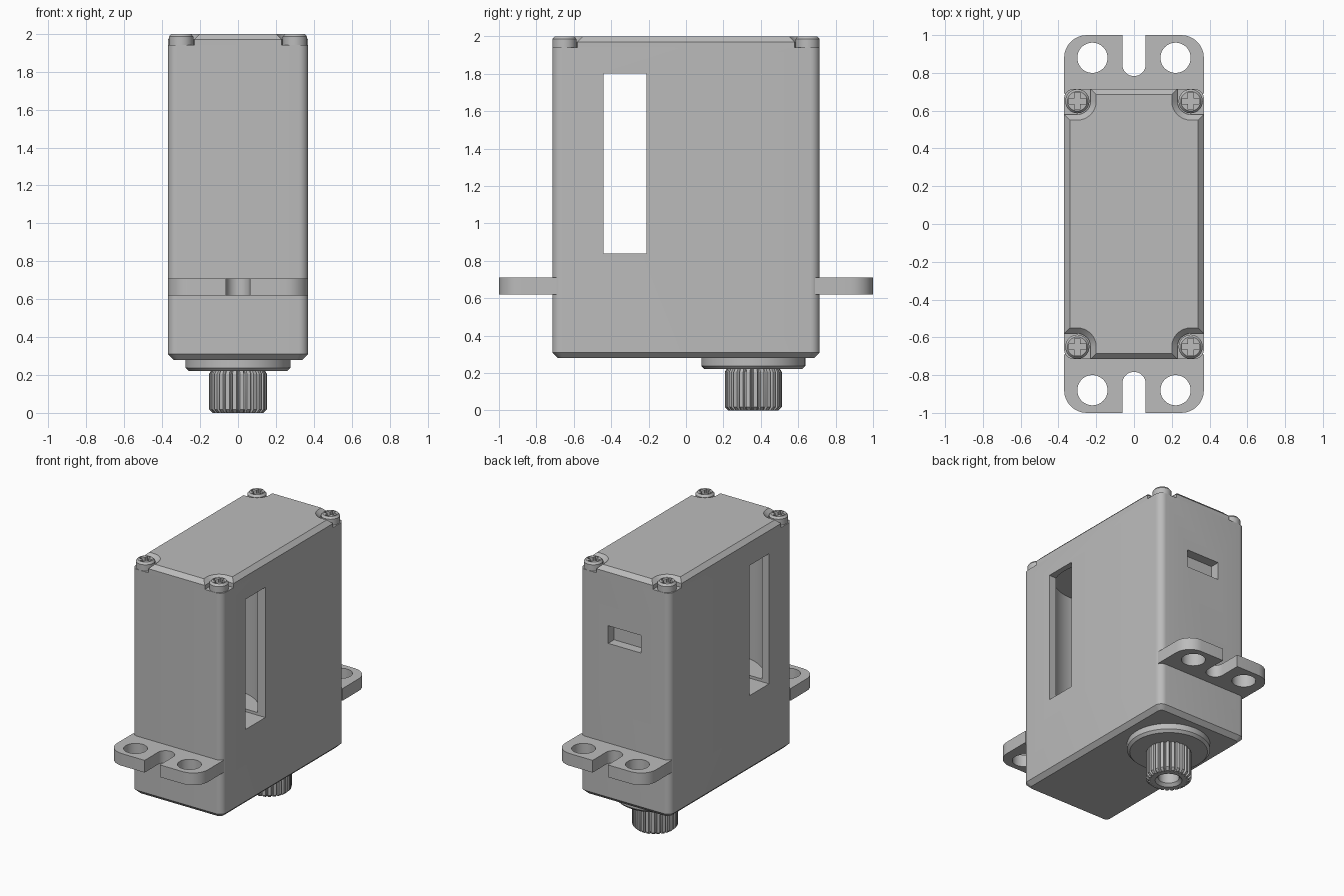
import bpy
import bmesh
from math import cos, sin, pi, radians

cube = bpy.data.objects.get("Cube")
if cube:
    bpy.data.objects.remove(cube)

grey = bpy.data.materials.new("plain grey")
grey.use_nodes = True
COLOUR = (0.5, 0.5, 0.5, 1)
grey.diffuse_color = COLOUR
grey.node_tree.nodes["Principled BSDF"].inputs["Base Color"].default_value = COLOUR


def loft(name, rings):
    """Closed solid through stacked rings, each given as (outline, height)."""
    bm = bmesh.new()
    loops = [[bm.verts.new((x, y, z)) for x, y in pts] for pts, z in rings]
    for a, b in zip(loops, loops[1:]):
        for i in range(len(a)):
            j = (i + 1) % len(a)
            bm.faces.new((a[i], a[j], b[j], b[i]))
    bm.faces.new(loops[0][::-1])
    bm.faces.new(loops[-1])
    bmesh.ops.recalc_face_normals(bm, faces=bm.faces)
    mesh = bpy.data.meshes.new(name)
    bm.to_mesh(mesh)
    bm.free()
    mesh.materials.append(grey)
    obj = bpy.data.objects.new(name, mesh)
    bpy.context.collection.objects.link(obj)
    return obj


def circle(cx, cy, r, n=48):
    return [(cx + r * cos(2 * pi * i / n), cy + r * sin(2 * pi * i / n)) for i in range(n)]


def arc(cx, cy, r, start, end, n=8):
    angles = [radians(start + (end - start) * i / n) for i in range(n + 1)]
    return [(cx + r * cos(a), cy + r * sin(a)) for a in angles]


def round_rect(hx, hy, r):
    pts = []
    for k, (sx, sy) in enumerate(((1, 1), (-1, 1), (-1, -1), (1, -1))):
        pts += arc(sx * (hx - r), sy * (hy - r), r, 90 * k, 90 * k + 90)
    return pts


def box(name, x, y, z):
    return loft(name, [([(x[0], y[0]), (x[1], y[0]), (x[1], y[1]), (x[0], y[1])], h) for h in z])


def cut(obj, *cutters):
    for c in cutters:
        mod = obj.modifiers.new("cut", "BOOLEAN")
        mod.operation, mod.solver, mod.object = "DIFFERENCE", "EXACT", c
    graph = bpy.context.evaluated_depsgraph_get()
    mesh = bpy.data.meshes.new_from_object(obj.evaluated_get(graph))
    obj.modifiers.clear()
    obj.data = mesh
    for c in cutters:
        bpy.data.objects.remove(c)


def smooth(obj):
    obj.data.shade_smooth()
    obj.data.set_sharp_from_angle(angle=radians(30))


HX, HY, TOP = 0.37, 0.715, 1.94
SHAFT_Y = 0.36

# Case with a motor bore, a window through both sides and a cable port
case = loft("case", [
    (round_rect(HX - 0.03, HY - 0.03, 0.03), 0.28),
    (round_rect(HX, HY, 0.05), 0.31),
    (round_rect(HX, HY, 0.05), TOP)])
bore = loft("bore", [(circle(0, -0.33, 0.33, 64), z) for z in (0.86, 1.86)])
cut(case, bore)
cut(case,
    box("window", (-0.5, 0.5), (-0.44, -0.21), (0.84, 1.8)),
    box("port", (-0.135, 0.135), (HY - 0.07, HY + 0.1), (1.445, 1.575)))
smooth(case)


# Lid with chamfered edge and rounded screw pockets in its corners
def lid_outline(d):
    quarter = ([(HX - d, 0.58 - d)] + arc(0.3, 0.65, 0.07 + d, 270, 180)
               + [(0.23 - d, HY - d)])
    pts = []
    for sx, sy in ((1, 1), (-1, 1), (-1, -1), (1, -1)):
        corner = [(sx * x, sy * y) for x, y in quarter]
        pts += corner if sx * sy > 0 else corner[::-1]
    return pts


smooth(loft("lid", [(lid_outline(0), TOP - 0.01), (lid_outline(0), 1.97),
                    (lid_outline(0.03), 2.0)]))

# Cross-head screws
for sx in (-1, 1):
    for sy in (-1, 1):
        x, y = sx * 0.3, sy * 0.65
        screw = loft("screw", [(circle(x, y, 0.064, 32), 1.935),
                               (circle(x, y, 0.064, 32), 1.985),
                               (circle(x, y, 0.052, 32), 2.0)])
        for a, b in ((0.045, 0.014), (0.014, 0.045)):
            cut(screw, box("slot", (x - a, x + a), (y - b, y + b), (1.97, 2.1)))
        smooth(screw)

# Mounting ears with two holes and an open slot each
for name, s in (("front_ear", -1), ("back_ear", 1)):
    outline = ([(HX, 0.69)] + arc(0.25, 0.88, 0.12, 0, 90) + [(0.062, 1.0)]
               + arc(0, 0.845, 0.062, 0, -180, 16) + [(-0.062, 1.0)]
               + arc(-0.25, 0.88, 0.12, 90, 180) + [(-HX, 0.69)])
    ear = loft(name, [([(x, s * y) for x, y in outline], z) for z in (0.62, 0.71)])
    cut(ear, *[loft("hole", [(circle(x, s * 0.88, 0.08), z) for z in (0.5, 0.8)])
               for x in (-0.22, 0.22)])
    smooth(ear)

# Bearing collar under the case
smooth(loft("collar", [(circle(0, SHAFT_Y, r, 64), z)
                       for r, z in ((0.26, 0.22), (0.278, 0.238), (0.278, 0.3))]))


# Splined output shaft with a screw hole
def spline(scale, teeth=25):
    pts = []
    for i in range(teeth):
        for r, f in ((0.153, 0), (0.153, 0.55), (0.137, 0.7), (0.137, 0.85)):
            a = 2 * pi * (i + f) / teeth
            pts.append((r * scale * cos(a), SHAFT_Y + r * scale * sin(a)))
    return pts


shaft = loft("output_shaft", [(spline(0.88), 0), (spline(1), 0.018),
                              (spline(1), 0.205), (spline(0.9), 0.23)])
cut(shaft, loft("hole", [(circle(0, SHAFT_Y, r, 32), z)
                         for r, z in ((0.11, -0.02), (0.07, 0.02), (0.07, 0.16))]))
smooth(shaft)
